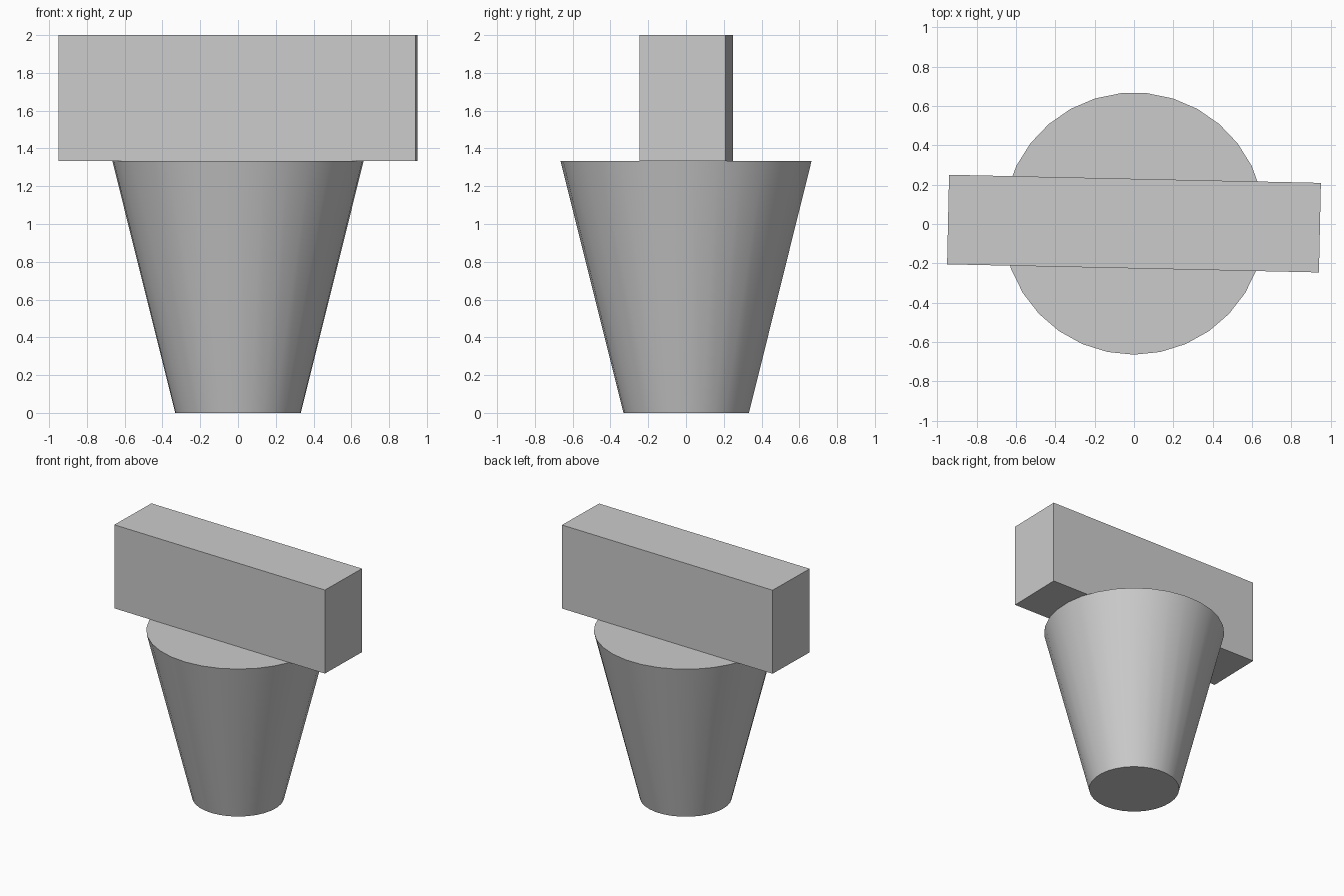
import bpy
from math import pi, radians

cube = bpy.data.objects.get("Cube")
if cube:
    bpy.data.objects.remove(cube, do_unlink=True)

# Plain grey for everything
grey = bpy.data.materials.new("light grey")
grey.use_nodes = True
colour = (0.6, 0.6, 0.6, 1)
grey.diffuse_color = colour
grey.node_tree.nodes["Principled BSDF"].inputs["Base Color"].default_value = colour


def finish(name):
    obj = bpy.context.object
    obj.name = name
    obj.data.materials.append(grey)
    return obj


JOIN_Z = 1.333

# Tapered round base, narrow end on the ground
bpy.ops.mesh.primitive_cone_add(vertices=31, radius1=0.333, radius2=0.666, depth=JOIN_Z,
                                location=(0, 0.002, JOIN_Z / 2), rotation=(0, 0, pi))
finish("tapered_base")
bpy.ops.object.shade_smooth_by_angle(angle=radians(30))

# Long block resting on the base, turned very slightly
height = 2 - JOIN_Z
bpy.ops.mesh.primitive_cube_add(size=1, location=(0, 0.002, JOIN_Z + height / 2),
                                rotation=(0, 0, radians(-1.25)))
block = finish("top_block")
block.scale = (1.89, 0.455, height)
bpy.ops.object.transform_apply(location=False, rotation=False, scale=True)
